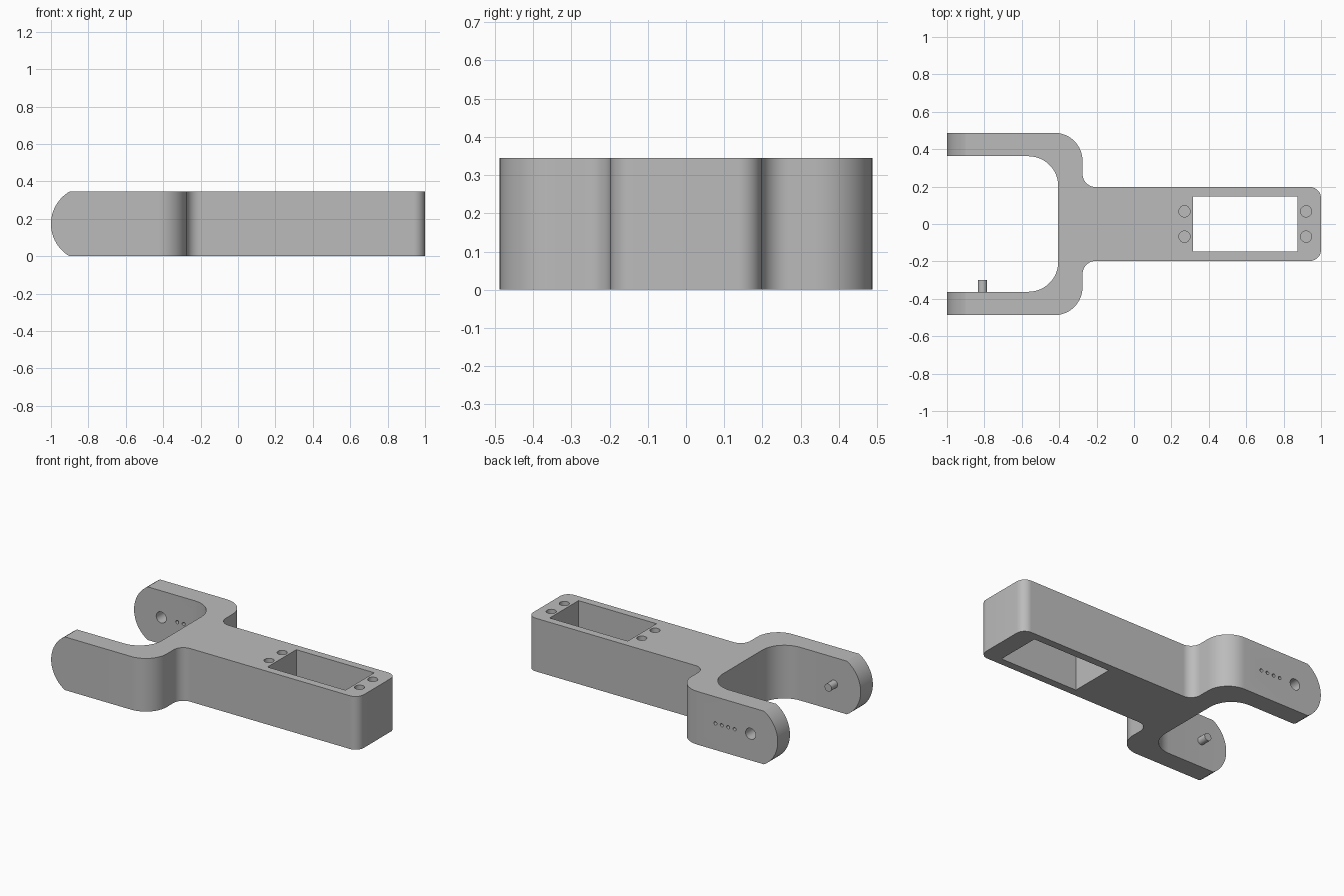
import bpy, bmesh, math
from mathutils import Matrix, Vector

if "Cube" in bpy.data.objects:
    bpy.data.objects.remove(bpy.data.objects["Cube"], do_unlink=True)

H = 0.345                       # bracket height
MID = H / 2
PIVOT_X = -0.805                # axis of pin and arm ends
END_R = 0.2

grey = bpy.data.materials.new("plain grey")
grey.use_nodes = True
colour = (0.5, 0.5, 0.5, 1)
grey.diffuse_color = colour
grey.node_tree.nodes["Principled BSDF"].inputs["Base Color"].default_value = colour


def arc(cx, cy, r, start, end, steps=12):
    angles = [math.radians(start + (end - start) * i / steps) for i in range(steps + 1)]
    return [(cx + r * math.cos(a), cy + r * math.sin(a)) for a in angles]


def add_prism(bm, points, offset):
    """Close a planar outline and extrude it along the offset."""
    face = bm.faces.new([bm.verts.new(p) for p in points])
    new = bmesh.ops.extrude_face_region(bm, geom=[face])["geom"]
    bmesh.ops.translate(bm, verts=[v for v in new if isinstance(v, bmesh.types.BMVert)],
                        vec=Vector(offset))


def add_cylinder(bm, centre, r, depth, along_y=False, sides=32):
    m = Matrix.Translation(centre)
    if along_y:
        m = m @ Matrix.Rotation(math.pi / 2, 4, "X")
    bmesh.ops.create_cone(bm, cap_ends=True, segments=sides, radius1=r, radius2=r,
                          depth=depth, matrix=m)


def finish(name, bm):
    bmesh.ops.recalc_face_normals(bm, faces=bm.faces)
    mesh = bpy.data.meshes.new(name)
    bm.to_mesh(mesh)
    bm.free()
    mesh.materials.append(grey)
    obj = bpy.data.objects.new(name, mesh)
    bpy.context.collection.objects.link(obj)
    return obj


def apply_boolean(obj, cutter, operation):
    cutter.hide_render = True
    mod = obj.modifiers.new(operation.lower(), "BOOLEAN")
    mod.operation, mod.solver, mod.object = operation, "EXACT", cutter
    bpy.context.view_layer.objects.active = obj
    bpy.ops.object.modifier_apply(modifier=mod.name)
    bpy.data.objects.remove(cutter, do_unlink=True)


def smooth(obj):
    bpy.ops.object.select_all(action="DESELECT")
    obj.select_set(True)
    bpy.context.view_layer.objects.active = obj
    bpy.ops.object.shade_smooth_by_angle(angle=math.radians(25))


# Forked bracket: half outline from the beam end to the fork crotch, then mirrored
half = arc(0.94, 0.1375, 0.06, 0, 90)                 # beam end corner
half += arc(-0.205, 0.2675, 0.07, 270, 180)           # beam to fork fillet
half += arc(-0.425, 0.3375, 0.15, 0, 90)              # outer shoulder
half += [(-1.0, 0.4875), (-1.0, 0.3625)]              # arm tip
half += arc(-0.565, 0.2025, 0.16, 90, 0)              # inner fork corner
outline = half + [(x, -y) for x, y in reversed(half)]
bm = bmesh.new()
add_prism(bm, [(x, y, 0) for x, y in outline], (0, 0, H))
bracket = finish("forked_bracket", bm)

# Rounded arm ends, shaped by a side profile
spread = math.degrees(math.asin(MID / END_R))
side = arc(-1 + END_R, MID, END_R, 180 - spread, 180 + spread, 24)
side[0], side[-1] = (side[0][0], H), (side[-1][0], 0)
side = [(1.2, H + 0.1), (side[0][0], H + 0.1)] + side
side += [(side[-1][0], -0.1), (1.2, -0.1)]
bm = bmesh.new()
add_prism(bm, [(x, -0.7, z) for x, z in side], (0, 1.4, 0))
apply_boolean(bracket, finish("end_shaper", bm), "INTERSECT")

# Motor window, blind screw holes, pivot hole and row of small holes
bm = bmesh.new()
window = [(0.315, -0.1475), (0.875, -0.1475), (0.875, 0.1475), (0.315, 0.1475)]
add_prism(bm, [(x, y, -0.1) for x, y in window], (0, 0, H + 0.2))
for x in (0.27, 0.92):
    for y in (-0.0675, 0.0675):
        add_cylinder(bm, (x, y, H), 0.03, 0.3)
add_cylinder(bm, (PIVOT_X, 0.425, MID), 0.036, 0.3, True)
for i in range(4):
    add_cylinder(bm, (-0.69 + 0.046 * i, 0.425, MID), 0.011, 0.3, True, 16)
apply_boolean(bracket, finish("hole_cutter", bm), "DIFFERENCE")
smooth(bracket)

# Pivot pin on the inside of the front arm
bm = bmesh.new()
add_cylinder(bm, (PIVOT_X - 0.005, -0.34, MID), 0.025, 0.08, True)
smooth(finish("pivot_pin", bm))
